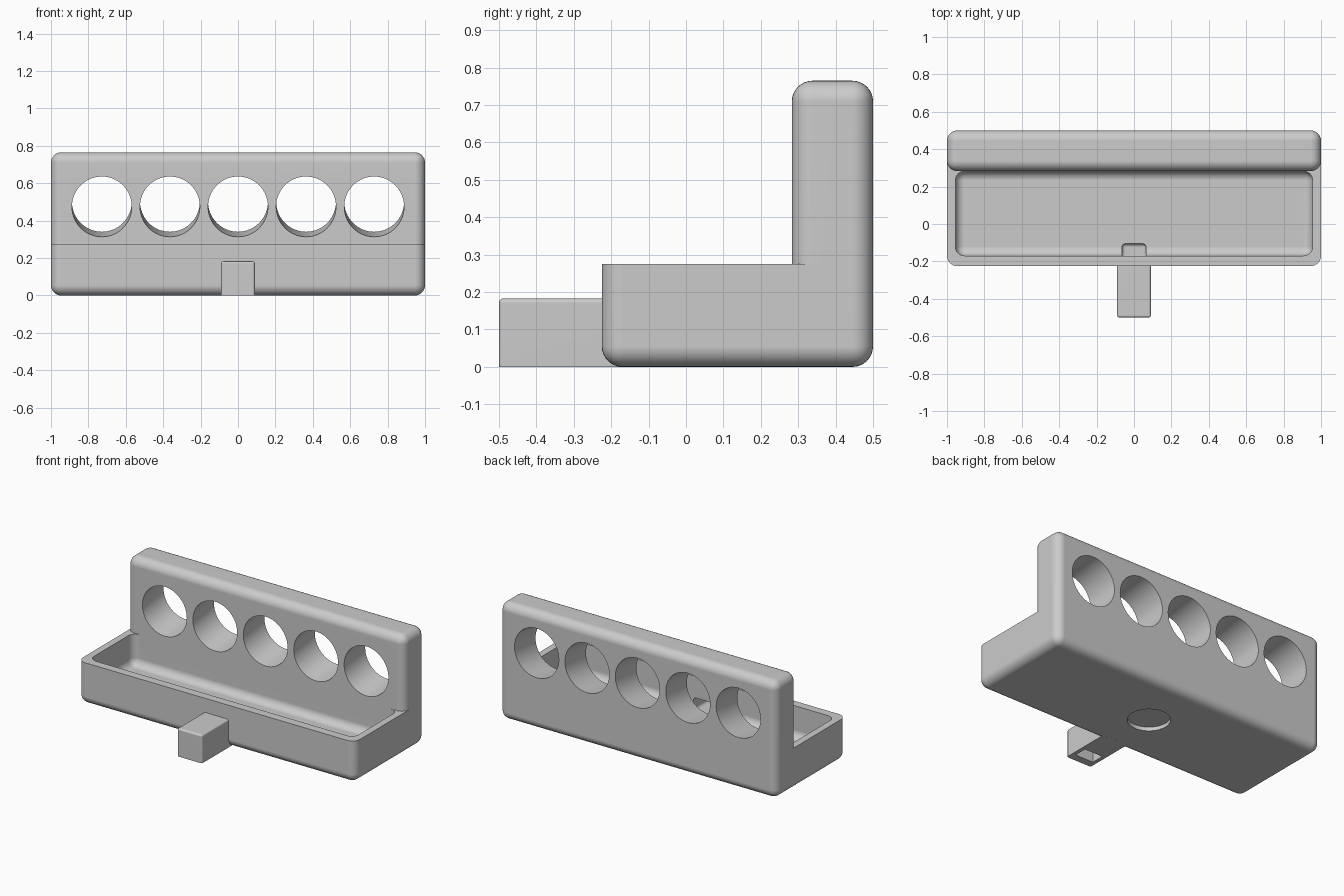
import bpy
import bmesh
import math
from mathutils import Matrix, Vector

if "Cube" in bpy.data.objects:
    bpy.data.objects.remove(bpy.data.objects["Cube"])

grey = bpy.data.materials.new("plain grey")
grey.use_nodes = True
GREY = (0.6, 0.6, 0.6, 1)
grey.diffuse_color = GREY
grey.node_tree.nodes["Principled BSDF"].inputs["Base Color"].default_value = GREY


def finish(bm, name):
    mesh = bpy.data.meshes.new(name)
    bm.to_mesh(mesh)
    bm.free()
    mesh.materials.append(grey)
    obj = bpy.data.objects.new(name, mesh)
    bpy.context.collection.objects.link(obj)
    return obj


def box(name, low, high, radius=0, sharp=None, segments=8):
    """Box with rounded edges; edges lying wholly on the sharp side stay square."""
    bm = bmesh.new()
    low, high = Vector(low), Vector(high)
    size = high - low
    bmesh.ops.create_cube(bm, size=1, matrix=Matrix.Translation((low + high) / 2) @ Matrix.Diagonal((*size, 1)))
    if radius:
        level = {"top": high.z, "bottom": low.z}.get(sharp)
        edges = [e for e in bm.edges
                 if level is None or any(abs(v.co.z - level) > 1e-4 for v in e.verts)]
        bmesh.ops.bevel(bm, geom=edges, offset=radius, segments=segments,
                        profile=0.5, affect='EDGES', clamp_overlap=True)
    return finish(bm, name)


def cylinder(name, center, radius, depth, tilt=0):
    bm = bmesh.new()
    place = Matrix.Translation(center) @ Matrix.Rotation(tilt, 4, 'X')
    bmesh.ops.create_cone(bm, cap_ends=True, segments=64, radius1=radius,
                          radius2=radius, depth=depth, matrix=place)
    return finish(bm, name)


def cut(obj, cutters):
    bpy.context.view_layer.objects.active = obj
    for cutter in cutters:
        cutter.hide_render = True
        mod = obj.modifiers.new("cut", 'BOOLEAN')
        mod.operation = 'DIFFERENCE'
        mod.solver = 'EXACT'
        mod.object = cutter
        bpy.ops.object.modifier_apply(modifier=mod.name)


def smooth(obj):
    bpy.ops.object.select_all(action='DESELECT')
    obj.select_set(True)
    bpy.context.view_layer.objects.active = obj
    bpy.ops.object.shade_smooth_by_angle(angle=math.radians(30))
    mod = obj.modifiers.new("flat face normals", 'WEIGHTED_NORMAL')
    mod.keep_sharp = True


ROUND = 0.055
RIM = 0.275

# Main parts: the wall stands on the back of the tray
tray = box("tray", (-1, -0.225, 0), (1, 0.5, RIM), ROUND, "top")
wall = box("back_wall", (-1, 0.283, RIM), (1, 0.5, 0.765), ROUND, "bottom")
spout = box("spout", (-0.09, -0.5, 0), (0.09, -0.172, 0.183), 0.012, "bottom", 4)

# Tray hollow, with rounded floor edges
hollow = box("hollow_cutter", (-0.955, -0.17, 0.07), (0.955, 0.283, 0.5), 0.05)
# Round recess under the tray
recess = cylinder("recess_cutter", (0, 0.135, 0), 0.126, 0.05)
# Drain channel through the front of the tray, turning down in the spout
channel = box("channel_cutter", (-0.065, -0.45, 0.045), (0.065, -0.105, 0.135), 0.02, None, 4)
drain = box("drain_cutter", (-0.065, -0.45, -0.1), (0.065, -0.365, 0.1))
cut(tray, [hollow, recess, channel])
cut(spout, [channel, drain])

# Five holes, rising slightly toward the back
tilt = math.pi / 2 + math.atan(0.027 / 0.217)
holes = [cylinder("hole_cutter", (i * 0.364, 0.39, 0.488), 0.16, 0.6, tilt)
         for i in range(-2, 3)]
cut(wall, holes)

for cutter in [hollow, recess, channel, drain] + holes:
    bpy.data.objects.remove(cutter)
for part in (tray, wall, spout):
    smooth(part)
